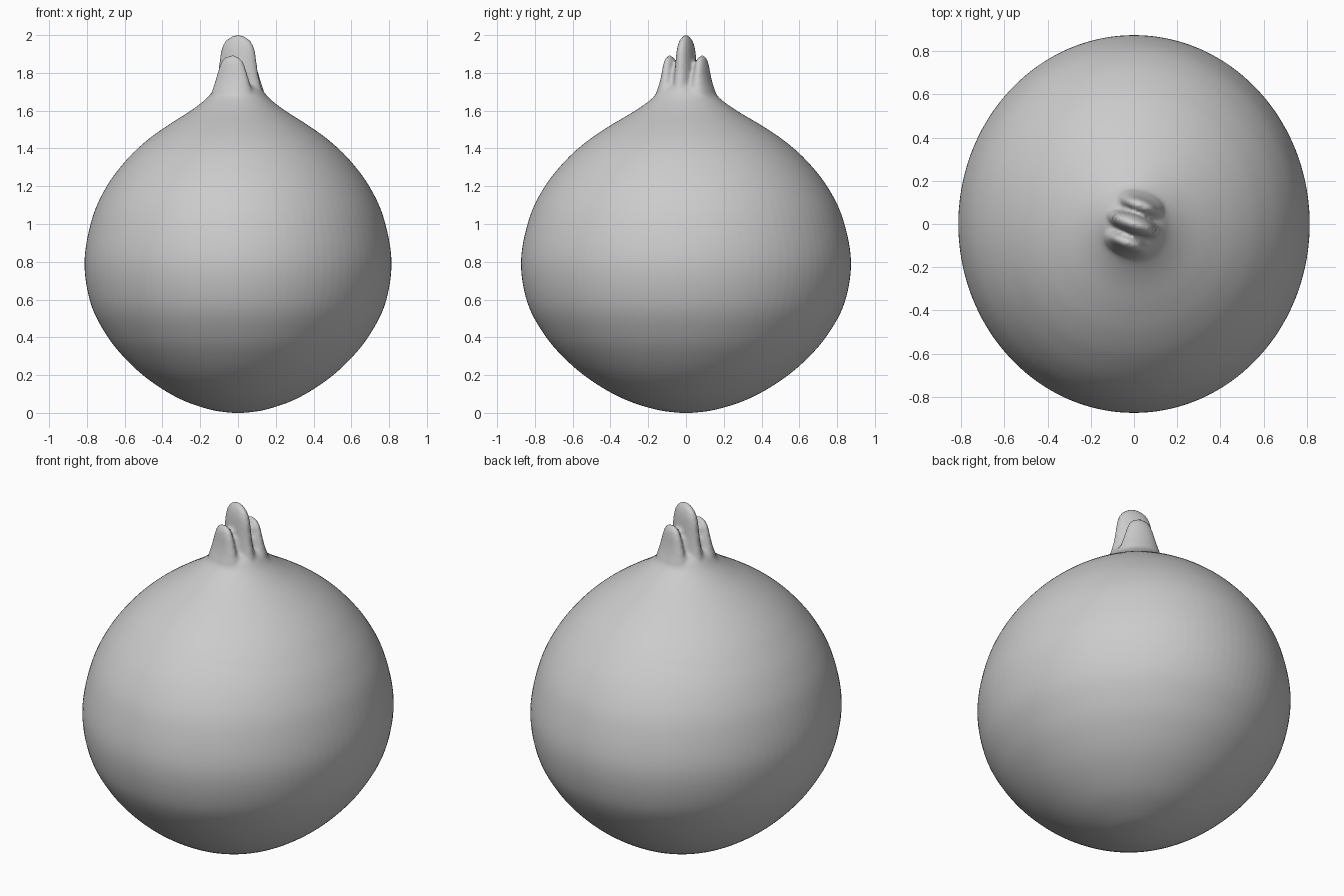
import bpy, bmesh, math
from mathutils import Matrix

old = bpy.data.objects.get("Cube")
if old:
    bpy.data.objects.remove(old)

grey = bpy.data.materials.new("plain grey")
grey.use_nodes = True
color = (0.6, 0.6, 0.6, 1)
grey.diffuse_color = color
grey.node_tree.nodes["Principled BSDF"].inputs["Base Color"].default_value = color


def loft(bm, rings, sides, place=Matrix()):
    """Skin a stack of ellipses given as (height, half width, half depth)."""
    loops = []
    for z, a, b in rings:
        angles = [2 * math.pi * i / sides for i in range(sides)]
        loops.append([bm.verts.new(place @ Matrix.Translation((a * math.cos(t), b * math.sin(t), z)).translation)
                      for t in angles])
    for low, high in zip(loops, loops[1:]):
        for i in range(sides):
            j = (i + 1) % sides
            bm.faces.new((low[i], low[j], high[j], high[i]))
    bm.faces.new(loops[0][::-1])
    bm.faces.new(loops[-1])


def spline(rings, steps=6):
    """Smooth a short ring list with Catmull-Rom interpolation."""
    pts = [rings[0]] + rings + [rings[-1]]
    out = []
    for p, q, r, s in zip(pts, pts[1:], pts[2:], pts[3:]):
        for k in range(steps):
            t = k / steps
            out.append(tuple(0.5 * (2 * b + (c - a) * t + (2 * a - 5 * b + 4 * c - d) * t * t
                                    + (3 * b - a - 3 * c + d) * t ** 3)
                             for a, b, c, d in zip(p, q, r, s)))
    return out + [rings[-1]]


bm = bmesh.new()

# Round bulb, slightly deeper than wide
bulb = [(0.0, 0.03), (0.018, 0.15), (0.075, 0.31), (0.17, 0.465), (0.28, 0.59), (0.41, 0.695),
        (0.58, 0.78), (0.8, 0.813), (1.03, 0.772), (1.2, 0.695), (1.34, 0.59), (1.44, 0.485),
        (1.52, 0.375), (1.6, 0.25), (1.66, 0.172), (1.71, 0.128), (1.75, 0.08)]
loft(bm, spline([(z, r, r * 1.075) for z, r in bulb]), 96)

# Three flattened stem lobes, turned a little about the vertical axis
turn = Matrix.Rotation(math.radians(-20), 4, "Z")
middle = [(1.55, 0.16, 0.07), (1.7, 0.135, 0.06), (1.8, 0.112, 0.05), (1.9, 0.098, 0.042),
          (1.95, 0.083, 0.034), (1.985, 0.053, 0.02), (2.003, 0.01, 0.004)]
outer = [(1.55, 0.12, 0.1), (1.68, 0.115, 0.07), (1.74, 0.1, 0.05), (1.79, 0.085, 0.038), (1.83, 0.073, 0.032),
         (1.865, 0.057, 0.025), (1.885, 0.033, 0.014), (1.894, 0.008, 0.004)]
loft(bm, spline(middle), 32, turn)
for side in (-1, 1):
    loft(bm, spline(outer), 32, turn @ Matrix.Translation((0, side * 0.09, 0)))

mesh = bpy.data.meshes.new("bulb_with_stem")
bm.to_mesh(mesh)
bm.free()
mesh.materials.append(grey)
body = bpy.data.objects.new("bulb_with_stem", mesh)
bpy.context.collection.objects.link(body)

# Fuse the parts into one soft skin
fuse = body.modifiers.new("fuse", "REMESH")
fuse.mode = "VOXEL"
fuse.voxel_size = 0.011
fuse.use_smooth_shade = True
soften = body.modifiers.new("soften", "SMOOTH")
soften.factor = 0.5
soften.iterations = 6
